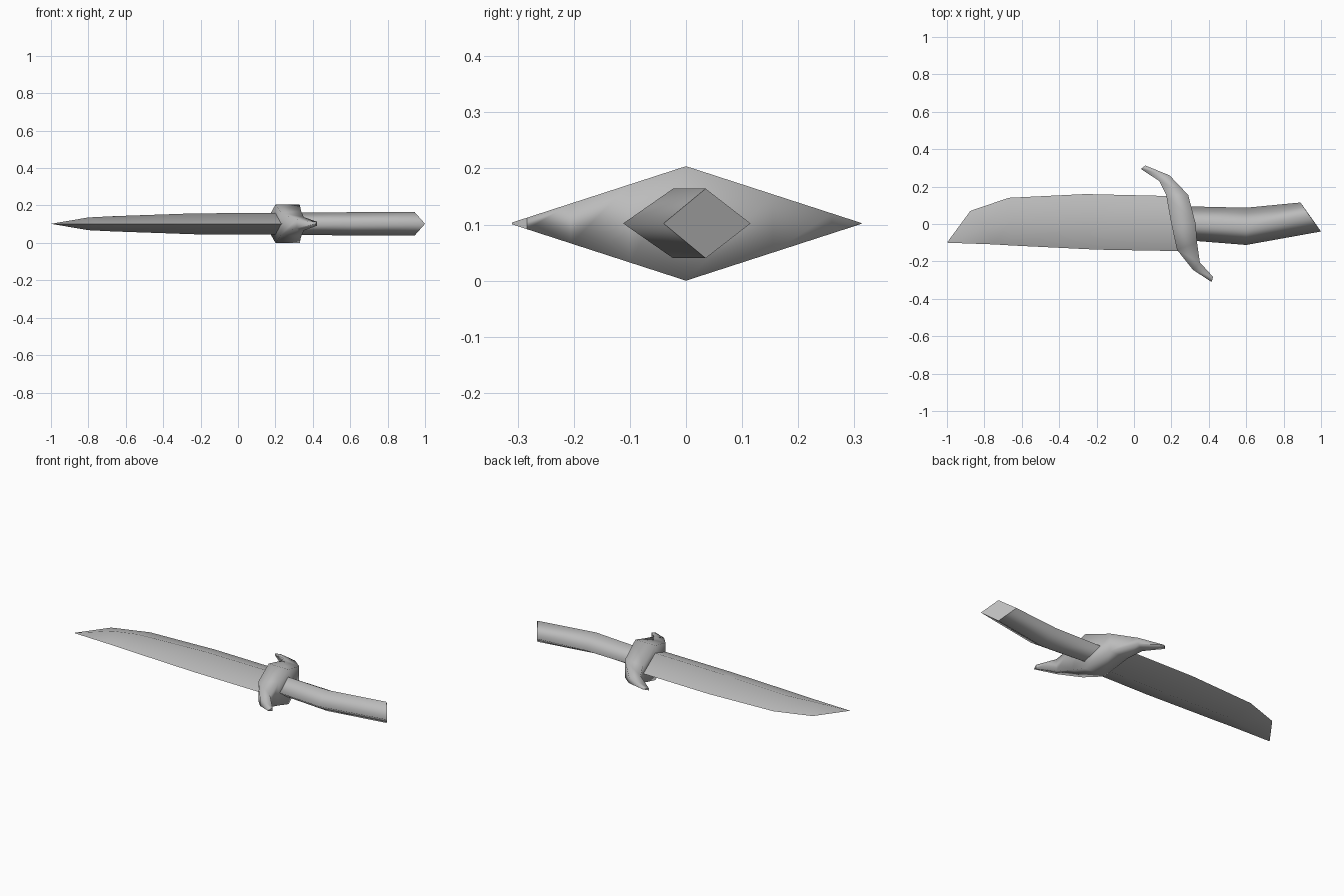
import bpy, bmesh

cube = bpy.data.objects.get("Cube")
if cube:
    bpy.data.objects.remove(cube)

MID = 0.102  # height of the middle plane

steel = bpy.data.materials.new("plain_grey")
steel.use_nodes = True
GREY = (0.5, 0.5, 0.5, 1)
steel.diffuse_color = GREY
steel.node_tree.nodes["Principled BSDF"].inputs["Base Color"].default_value = GREY


def loft(name, rings, flat_caps=True):
    """Skin a row of four-point rings and close both ends."""
    bm = bmesh.new()
    loops = [[bm.verts.new(p) for p in ring] for ring in rings]
    for a, b in zip(loops, loops[1:]):
        for i in range(4):
            j = (i + 1) % 4
            bm.faces.new((a[i], a[j], b[j], b[i])).smooth = True
    for cap in (loops[0], loops[-1]):
        bm.faces.new(cap).smooth = not flat_caps
    bmesh.ops.remove_doubles(bm, verts=bm.verts, dist=0.0005)
    bmesh.ops.recalc_face_normals(bm, faces=bm.faces)
    mesh = bpy.data.meshes.new(name)
    bm.to_mesh(mesh)
    bm.free()
    mesh.materials.append(steel)
    obj = bpy.data.objects.new(name, mesh)
    bpy.context.collection.objects.link(obj)
    return obj


def diamond(front, ridge, back, half):
    """Ring with a front edge, top ridge, back edge and bottom ridge."""
    return [(*front, MID), (*ridge, MID + half), (*back, MID), (*ridge, MID - half)]


# Blade: diamond section running out to a clipped point
blade = loft("blade", [
    diamond((-1, -0.1), (-1, -0.1), (-1, -0.1), 0),
    diamond((-0.75, -0.109), (-0.8, -0.02), (-0.875, 0.07), 0.034),
    diamond((-0.65, -0.115), (-0.66, 0.01), (-0.67, 0.14), 0.041),
    diamond((-0.2, -0.137), (-0.23, 0.01), (-0.26, 0.16), 0.056),
    diamond((0.25, -0.145), (0.25, 0), (0.25, 0.148), 0.058),
])
bpy.ops.object.select_all(action="DESELECT")
blade.select_set(True)
bpy.context.view_layer.objects.active = blade
bpy.ops.object.shade_smooth_by_angle(angle=1.0)

# Handle: bent grip with a slanted end
loft("handle", [
    diamond((0.26, -0.085), (0.26, 0), (0.26, 0.095), 0.059),
    diamond((0.6, -0.112), (0.6, -0.023), (0.6, 0.087), 0.062),
    diamond((1, -0.04), (0.945, 0.035), (0.89, 0.115), 0.062),
])

# Guard: S-shaped bar, tallest in the middle and thin at both tips
outline = [
    ((0.037, 0.294), (0.06, 0.313)),
    ((0.135, 0.23), (0.19, 0.26)),
    ((0.172, 0.155), (0.29, 0.155)),
    ((0.2, 0), (0.33, 0)),
    ((0.23, -0.138), (0.337, -0.1)),
    ((0.315, -0.245), (0.352, -0.205)),
    ((0.415, -0.31), (0.423, -0.283)),
]


def bar_ring(left, right):
    top = [(x, y, MID + 0.102 * (1 - abs(y) / 0.315)) for x, y in (left, right)]
    return top + [(x, y, 2 * MID - z) for x, y, z in reversed(top)]


loft("guard", [bar_ring(*pair) for pair in outline])
